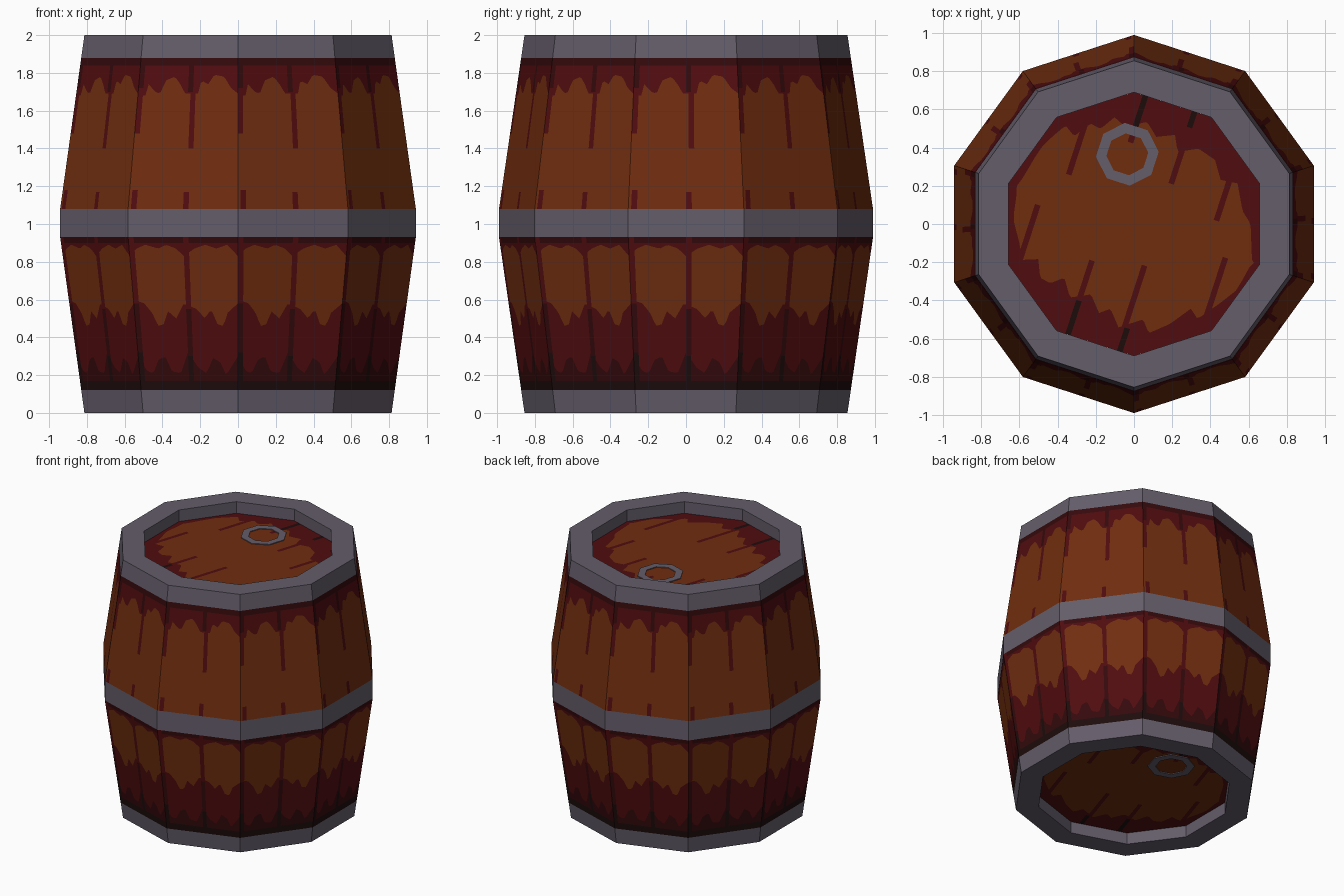
import bpy, math

if "Cube" in bpy.data.objects:
    bpy.data.objects.remove(bpy.data.objects["Cube"])

SIDES, STEP = 10, math.tau / 10


def srgb(r, g, b):
    f = lambda c: (c / 255 / 12.92) if c < 11 else ((c / 255 + .055) / 1.055) ** 2.4
    return (f(r), f(g), f(b), 1)


COLOURS = {"iron grey": (100, 93, 106), "warm brown": (112, 45, 15), "deep red": (80, 12, 15),
           "dark red": (52, 10, 12), "near black": (30, 12, 12)}
MATS = []
for name, rgb in COLOURS.items():
    m = bpy.data.materials.new(name)
    m.diffuse_color = srgb(*rgb)
    m.use_nodes = True
    m.node_tree.nodes["Principled BSDF"].inputs["Base Color"].default_value = m.diffuse_color
    MATS.append(m)
GREY, BROWN, RED, DARK, BLACK = range(5)


def make(name, verts, faces, cols):
    me = bpy.data.meshes.new(name)
    me.from_pydata(verts, [], faces)
    for m in MATS:
        me.materials.append(m)
    for p, c in zip(me.polygons, cols):
        p.material_index = c
    ob = bpy.data.objects.new(name, me)
    bpy.context.collection.objects.link(ob)
    return ob


def lathe(name, profile, sides=SIDES, centre=(0, 0), start=math.pi / 2):
    """Open profile of (radius, z) spun into flat iron faces."""
    n = len(profile)
    verts = [(centre[0] + r * math.cos(start + math.tau * k / sides),
              centre[1] + r * math.sin(start + math.tau * k / sides), z)
             for k in range(sides) for r, z in profile]
    faces = [(k * n + i, (k + 1) % sides * n + i, (k + 1) % sides * n + i + 1, k * n + i + 1)
             for k in range(sides) for i in range(n - 1)]
    return make(name, verts, faces, [GREY] * len(faces))


def interp(x, pts):
    if x <= pts[0][0]:
        return pts[0][1]
    for (a, va), (b, vb) in zip(pts, pts[1:]):
        if x <= b:
            return va + (vb - va) * (x - a) / (b - a)
    return pts[-1][1]


def edge(pts, streaks=()):
    """Paint boundary: a polyline with narrow streaks (from, to, level)."""
    def f(x, mid):
        for a, b, level in streaks:
            if a <= mid <= b:
                return level
        return interp(x, pts)
    return f


def flat(v):
    return edge([(0, v)])


def paint(xs, edges, colours, place, out):
    """Stack coloured quads between paint boundaries, one column at a time."""
    verts, faces, cols = out
    for a, b in zip(xs, xs[1:]):
        mid = (a + b) / 2
        la, lb = edges[0](a, mid), edges[0](b, mid)
        for e, c in zip(edges[1:], colours):
            ha, hb = max(la, e(a, mid)), max(lb, e(b, mid))
            ta, tb = edges[-1](a, mid), edges[-1](b, mid)
            ha, hb = min(ha, ta), min(hb, tb)
            if ha - la > 1e-5 or hb - lb > 1e-5:
                i = len(verts)
                quad = [(a, la), (b, lb)] + ([(b, hb)] if hb - lb > 1e-5 else []) \
                    + ([(a, ha)] if ha - la > 1e-5 else [])
                verts += [place(*q) for q in quad]
                faces.append(tuple(range(i, i + len(quad))))
                cols.append(c)
            la, lb = ha, hb


def radius(z):
    return interp(z, [(0, .855), (.93, .99), (1.08, .99), (2, .855)])


# Staves: the same drip pattern on every side
seams = lambda lo, hi: [(0, .05, lo), (.5, .55, hi)]
lower = [flat(.12),
         edge([(0, .17)], seams(.32, .3)),
         edge([(0, .3), (.08, .22), (.14, .21), (.2, .28), (.27, .3), (.33, .22), (.42, .21), (.5, .32),
               (.6, .24), (.68, .21), (.75, .29), (.82, .27), (.88, .2), (1, .3)], seams(.58, .55)),
         edge([(0, .6), (.1, .58), (.17, .53), (.22, .46), (.28, .47), (.32, .54), (.4, .5), (.48, .58),
               (.6, .55), (.68, .5), (.74, .55), (.8, .47), (.86, .46), (.9, .53), (1, .58)], seams(.93, .93)),
         edge([(0, .83), (.07, .87), (.15, .89), (.27, .87), (.34, .89), (.43, .87), (.5, .83),
               (.6, .87), (.7, .89), (.8, .87), (.9, .89), (1, .83)]),
         edge([(0, .9)]), flat(.93)]
upper = [flat(1.08),
         edge([(0, 1.08)], [(.02, .075, 1.18), (.5, .55, 1.17)]),
         edge([(0, 1.68), (.08, 1.68), (.1, 1.74), (.17, 1.7), (.22, 1.69), (.27, 1.76), (.36, 1.78),
               (.42, 1.74), (.47, 1.69), (.6, 1.69), (.63, 1.76), (.7, 1.74), (.76, 1.79), (.86, 1.78),
               (.93, 1.72), (1, 1.69)], [(0, .05, 1.48), (.525, .575, 1.4)]),
         edge([(0, 1.84)], seams(1.72, 1.7)), flat(1.88)]
us = [i / 40 for i in range(41)]
out = ([], [], [])
for k in range(SIDES):
    a0 = math.pi / 2 + k * STEP

    def on_side(u, z):
        r = radius(z)
        return (r * ((1 - u) * math.cos(a0) + u * math.cos(a0 + STEP)),
                r * ((1 - u) * math.sin(a0) + u * math.sin(a0 + STEP)), z)
    paint(us, lower, [BLACK, DARK, RED, BROWN, RED, DARK], on_side, out)
    paint(us, upper, [RED, BROWN, RED, DARK], on_side, out)
make("staves", *out)

# Iron hoops; the end hoops fold over the rim and down to the lid
IN, DEPTH = .69, .09
lathe("bottom_hoop", [(IN, DEPTH), (IN, 0), (radius(0), 0), (radius(.12), .12)])
lathe("middle_hoop", [(.99, .93), (.99, 1.08)])
lathe("top_hoop", [(radius(1.88), 1.88), (radius(2), 2), (IN, 2), (IN, 2 - DEPTH)])

# Lids: painted along planks that run square to one side of the barrel
rim = [(0, .951 * IN), (.309 * IN, .951 * IN), (.809 * IN, .588 * IN), (IN, 0)]
top_of = lambda p, mid: interp(abs(p), rim)
bottom_of = lambda p, mid: -interp(abs(p), rim)
black_low = edge([(0, -.7)], [(-.165, -.135, -.47), (.125, .155, -.53)])
red_low = edge([(-.64, .0), (-.61, -.17), (-.54, -.28), (-.5, -.36), (-.42, -.33), (-.38, -.42), (-.32, -.43),
                (-.26, -.38), (-.2, -.47), (-.1, -.42), (-.03, -.5), (.02, -.46), (.09, -.54), (.2, -.46),
                (.25, -.52), (.34, -.44), (.42, -.33), (.47, -.37), (.56, -.25), (.62, -.16), (.65, 0)],
               [(-.525, -.495, -.06), (-.165, -.135, -.25), (.105, .14, -.19), (.49, .52, -.02)])
brown_top = edge([(-.64, 0), (-.59, .22), (-.55, .3), (-.5, .38), (-.44, .34), (-.38, .43), (-.32, .42),
                  (-.27, .5), (-.2, .47), (-.1, .53), (-.03, .47), (.06, .51), (.1, .43), (.2, .48),
                  (.3, .45), (.36, .36), (.45, .37), (.52, .24), (.58, .19), (.65, 0)],
                 [(-.425, -.395, .14), (-.165, -.135, .4), (.11, .14, .26), (.385, .415, .15)])
black_top = edge([(0, .7)], [(-.165, -.135, .48), (.11, .14, .57)])
ps = sorted([-IN + 2 * IN * i / 92 for i in range(93)] + [s * f * IN for s in (-1, 1) for f in (.309, .809)])
c, s = math.cos(STEP / 2), math.sin(STEP / 2)
for name, z, plate_z in (("top_lid", 2 - DEPTH, 2 - DEPTH + .006), ("bottom_lid", DEPTH, DEPTH - .006)):
    out = ([], [], [])
    paint(ps, [bottom_of, black_low, red_low, brown_top, black_top, top_of],
          [BLACK, RED, BROWN, RED, BLACK], lambda p, q: (c * p + s * q, c * q - s * p, z), out)
    lid = make(name, *out)
    # Bung ring painted on each lid
    ring = lathe(name + "_bung_ring", [(.165, z), (.165, plate_z), (.11, plate_z), (.11, z)], 8, (-.035, .365), .08)
    if z < 1:
        lid.data.flip_normals()
        ring.data.flip_normals()
